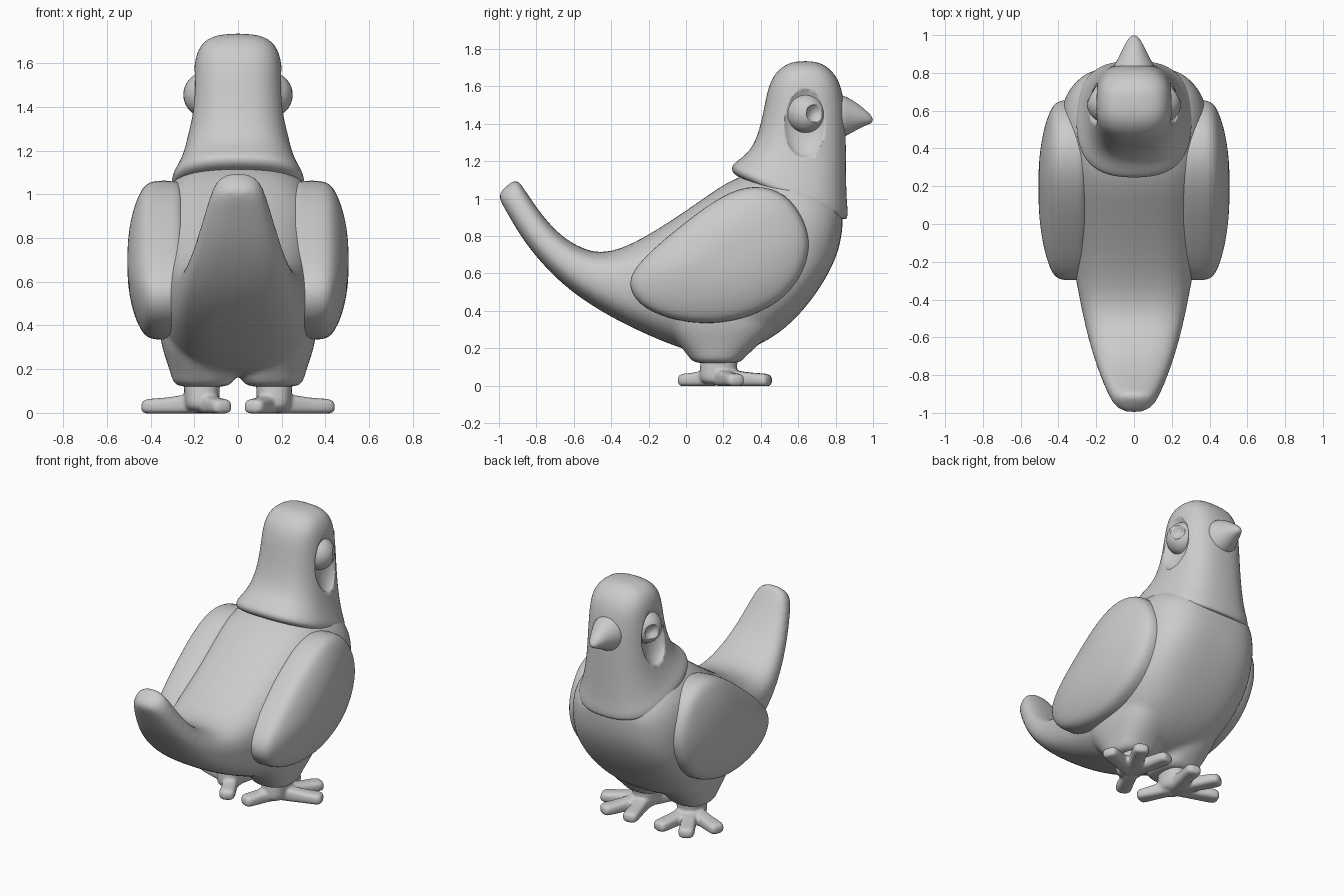
import bpy, bmesh, math
from mathutils import Matrix, Vector

cube = bpy.data.objects.get("Cube")
if cube:
    bpy.data.objects.remove(cube, do_unlink=True)

grey = bpy.data.materials.new("plain grey")
grey.use_nodes = True
grey.diffuse_color = (0.6, 0.6, 0.6, 1)
grey.node_tree.nodes["Principled BSDF"].inputs["Base Color"].default_value = (0.6, 0.6, 0.6, 1)


def bridge(bm, rings):
    """Skin a list of vertex rings and cap both ends."""
    n = len(rings[0])
    for a, b in zip(rings, rings[1:]):
        for i in range(n):
            j = (i + 1) % n
            bm.faces.new((a[i], a[j], b[j], b[i]))
    bm.faces.new(rings[0][::-1])
    bm.faces.new(rings[-1])


def loft(bm, sections, power=2.4, matrix=Matrix(), sides=20):
    """Each section: (y, z) of one edge, (y, z) of the other, half width, x offset."""
    rings = []
    for a, b, width, *offset in sections:
        a, b = Vector((0, *a)), Vector((0, *b))
        ring = []
        for k in range(sides):
            t = 2 * math.pi * k / sides
            c, s = (math.copysign(abs(v) ** (2 / power), v) for v in (math.cos(t), math.sin(t)))
            p = (a + b) / 2 + (a - b) / 2 * c
            p.x = width * s + (offset[0] if offset else 0)
            ring.append(bm.verts.new(matrix @ p))
        rings.append(ring)
    bridge(bm, rings)


def finish(name, bm, subdivide=2, mirror=False, voxel=0, smooth=0):
    bmesh.ops.recalc_face_normals(bm, faces=bm.faces)
    mesh = bpy.data.meshes.new(name)
    bm.to_mesh(mesh)
    bm.free()
    mesh.materials.append(grey)
    for p in mesh.polygons:
        p.use_smooth = True
    ob = bpy.data.objects.new(name, mesh)
    bpy.context.collection.objects.link(ob)
    if mirror:
        ob.modifiers.new("mirror", 'MIRROR').use_clip = False
    if subdivide:
        sub = ob.modifiers.new("round", 'SUBSURF')
        sub.levels = sub.render_levels = subdivide
    if voxel:
        rm = ob.modifiers.new("blend", 'REMESH')
        rm.mode, rm.voxel_size, rm.use_smooth_shade = 'VOXEL', voxel, True
        sm = ob.modifiers.new("soften", 'SMOOTH')
        sm.factor, sm.iterations = 0.5, smooth
    return ob


def ball(name, centre, radii, **kw):
    bm = bmesh.new()
    bmesh.ops.create_uvsphere(bm, u_segments=32, v_segments=20, radius=1,
                              matrix=Matrix.LocRotScale(Vector(centre), None, Vector(radii)))
    return finish(name, bm, subdivide=0, **kw)


def cut(target, cutter):
    cutter.hide_render = cutter.hide_viewport = True
    mod = target.modifiers.new("cut", 'BOOLEAN')
    mod.object, mod.solver = cutter, 'EXACT'


# Body with upswept tail, blended with two thighs
bm = bmesh.new()
loft(bm, [
    ((-.91, 1.11), (-1.01, 1.03), .06),
    ((-.89, 1.09), (-.99, .98), .11),
    ((-.85, 1.03), (-.95, .91), .135),
    ((-.77, .91), (-.88, .79), .17),
    ((-.66, .79), (-.78, .66), .21),
    ((-.53, .72), (-.64, .52), .25),
    ((-.43, .71), (-.48, .41), .28),
    ((-.30, .75), (-.30, .31), .31),
    ((-.10, .87), (-.05, .20), .35),
    ((.10, 1.01), (.10, .16), .38),
    ((.27, 1.13), (.25, .16), .40),
    ((.48, 1.17), (.45, .23), .41),
    ((.68, 1.12), (.63, .39), .39),
    ((.81, 1.00), (.77, .60), .29),
    ((.845, .92), (.83, .76), .14)], power=2.7)
for side in (-1, 1):
    loft(bm, [
        ((.03, .115), (.30, .115), .135, .16 * side),
        ((.02, .15), (.31, .15), .14, .16 * side),
        ((-.06, .24), (.42, .24), .16, .17 * side),
        ((-.15, .36), (.52, .36), .18, .19 * side),
        ((-.10, .55), (.55, .55), .16, .19 * side)])
finish("body", bm, voxel=.016, smooth=8)

# Hooded head with a flared collar
bm = bmesh.new()
loft(bm, [
    ((.36, 1.09), (.78, .91), .20),
    ((.27, 1.115), (.845, .885), .285),
    ((.24, 1.15), (.865, .89), .31),
    ((.245, 1.185), (.868, .93), .307),
    ((.30, 1.22), (.862, .98), .28),
    ((.35, 1.27), (.858, 1.08), .25),
    ((.385, 1.35), (.857, 1.22), .225),
    ((.41, 1.45), (.855, 1.40), .212),
    ((.43, 1.56), (.845, 1.53), .205),
    ((.46, 1.655), (.82, 1.64), .195),
    ((.53, 1.72), (.75, 1.715), .145),
    ((.60, 1.735), (.68, 1.735), .05)], power=2.6, sides=24)
head = finish("head", bm)

# Eye sockets, eyeballs and hollow pupils
cut(head, ball("socket_cutter", (.245, .64, 1.42), (.085, .135, .20), mirror=True))
eyes = ball("eyes", (.145, .64, 1.455), (.105, .105, .105), mirror=True)
bm = bmesh.new()
look = Vector((.88, .48, 0))
bmesh.ops.create_cone(bm, cap_ends=True, segments=32, radius1=.042, radius2=.052, depth=.06,
                      matrix=Matrix.Translation(Vector((.145, .64, 1.455)) + look * .1)
                      @ look.to_track_quat('Z', 'Y').to_matrix().to_4x4())
cut(eyes, finish("pupil_cutter", bm, subdivide=0, mirror=True))

# Beak
bm = bmesh.new()
loft(bm, [
    ((.80, 1.57), (.80, 1.31), .13),
    ((.86, 1.545), (.86, 1.335), .095),
    ((.91, 1.515), (.91, 1.365), .068),
    ((.96, 1.475), (.96, 1.39), .045),
    ((1.0, 1.435), (1.0, 1.405), .016)], power=2)
finish("beak", bm)

# Folded wings: a teardrop outline stepped outward into a shallow dome
outline = [(-.32, .55), (-.25, .67), (0, .88), (.2, 1.025), (.37, 1.08), (.54, 1.03), (.64, .88),
           (.67, .74), (.62, .58), (.5, .44), (.3, .35), (.1, .325), (-.1, .355), (-.26, .43)]
steps = [(.97, .22), (1, .30), (1, .375), (.97, .415), (.88, .445), (.65, .48), (.35, .502), (.1, .506)]
bm = bmesh.new()
bridge(bm, [[bm.verts.new((x, .2 + (y - .2) * s, .69 + (z - .69) * s)) for y, z in outline]
            for s, x in steps])
finish("wings", bm, mirror=True)

# Feet: ankle, three splayed front toes and one back toe
bm = bmesh.new()
loft(bm, [
    ((.07, .0), (.27, .0), .08, .165),
    ((.07, .07), (.27, .07), .08, .165),
    ((.08, .15), (.28, .15), .085, .165),
    ((.08, .2), (.28, .2), .085, .165)])
for angle, length in ((28, .31), (-12, .29), (70, .29), (206, .235)):
    place = Matrix.Translation((.165, .175, 0)) @ Matrix.Rotation(math.radians(-angle), 4, 'Z')
    loft(bm, [
        ((-.03, .10), (-.03, -.004), .05),
        ((.08, .085), (.08, -.004), .046),
        ((length * .6, .068), (length * .6, -.004), .046),
        ((length - .03, .066), (length - .03, -.004), .052),
        ((length, .055), (length, -.002), .04)], power=3.2, matrix=place)
finish("feet", bm, mirror=True, voxel=.009, smooth=4)
